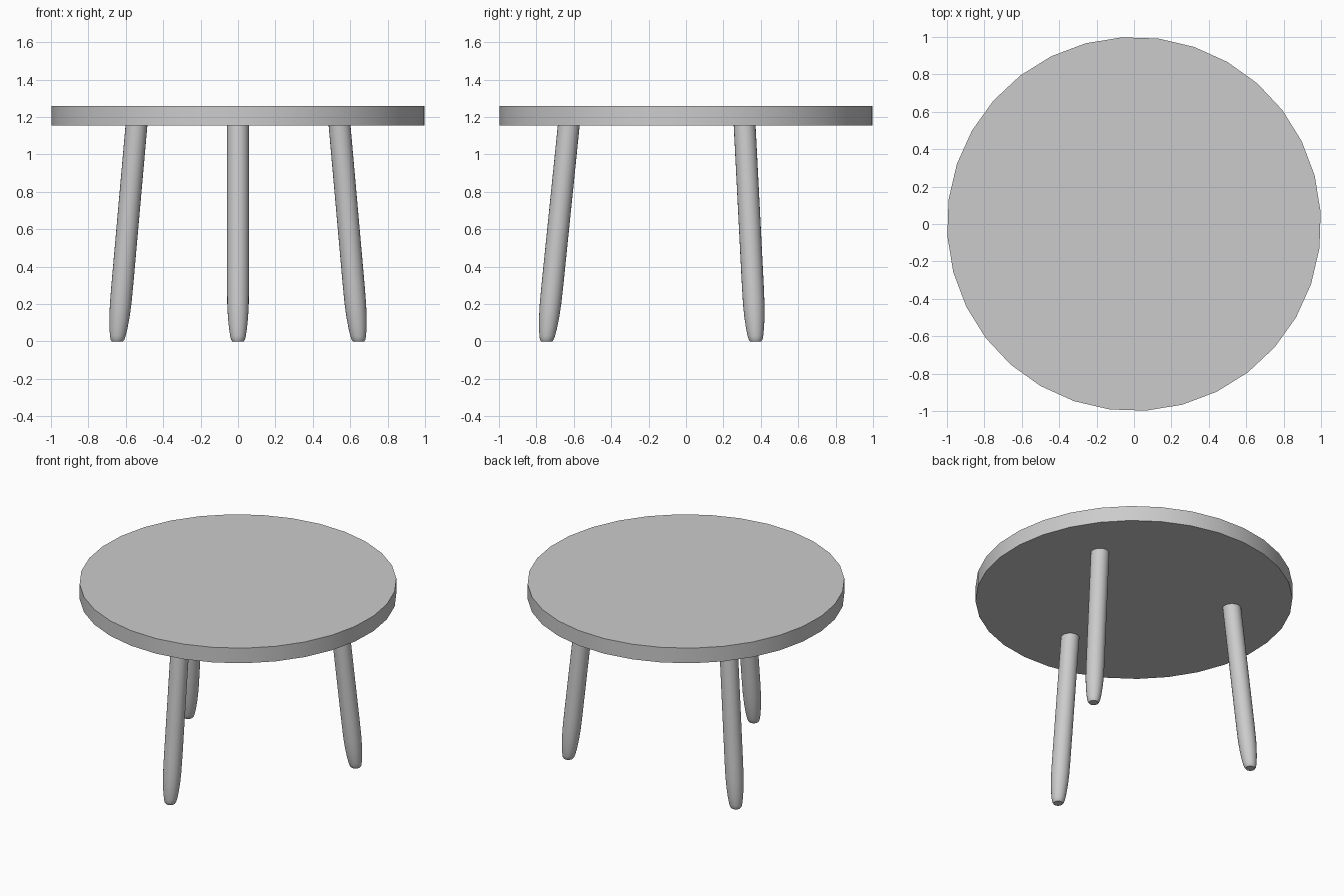
import bpy, bmesh
from math import radians, cos, sin, tau

if "Cube" in bpy.data.objects:
    bpy.data.objects.remove(bpy.data.objects["Cube"])

TOP_Z, THICK = 1.155, 0.105


def smooth(obj, angle):
    bpy.ops.object.select_all(action='DESELECT')
    obj.select_set(True)
    bpy.context.view_layer.objects.active = obj
    bpy.ops.object.shade_smooth_by_angle(angle=radians(angle))


# Round top, 32 sides
bpy.ops.mesh.primitive_cylinder_add(vertices=32, radius=1, depth=THICK,
                                    location=(0, 0, TOP_Z + THICK / 2),
                                    rotation=(0, 0, radians(60)))
top = bpy.context.object
top.name = "table_top"
smooth(top, 30)

# Leg profile: (height, radius), rounded in towards the foot
PROFILE = [(0, .03), (.01, .037), (.03, .042), (.07, .048), (.13, .054),
           (.2, .0575), (.3, .0585), (TOP_Z + .005, .0585)]
SIDES = 24


def add_leg(name, angle):
    """Splayed leg made of level rings along a leaning axis."""
    bm = bmesh.new()
    rings = []
    for z, r in PROFILE:
        lean = 0.745 - 0.118 * z / TOP_Z
        rings.append([bm.verts.new((lean + r * cos(tau * i / SIDES),
                                    r * sin(tau * i / SIDES), z))
                      for i in range(SIDES)])
    for a, b in zip(rings, rings[1:]):
        for i in range(SIDES):
            j = (i + 1) % SIDES
            bm.faces.new((a[i], a[j], b[j], b[i]))
    bm.faces.new(rings[0][::-1])
    bm.faces.new(rings[-1])
    mesh = bpy.data.meshes.new(name)
    bm.to_mesh(mesh)
    bm.free()
    leg = bpy.data.objects.new(name, mesh)
    leg.rotation_euler.z = radians(angle)
    bpy.context.collection.objects.link(leg)
    smooth(leg, 40)


# Three legs, evenly spaced
for name, angle in (("front_leg", -90), ("back_right_leg", 30), ("back_left_leg", 150)):
    add_leg(name, angle)
